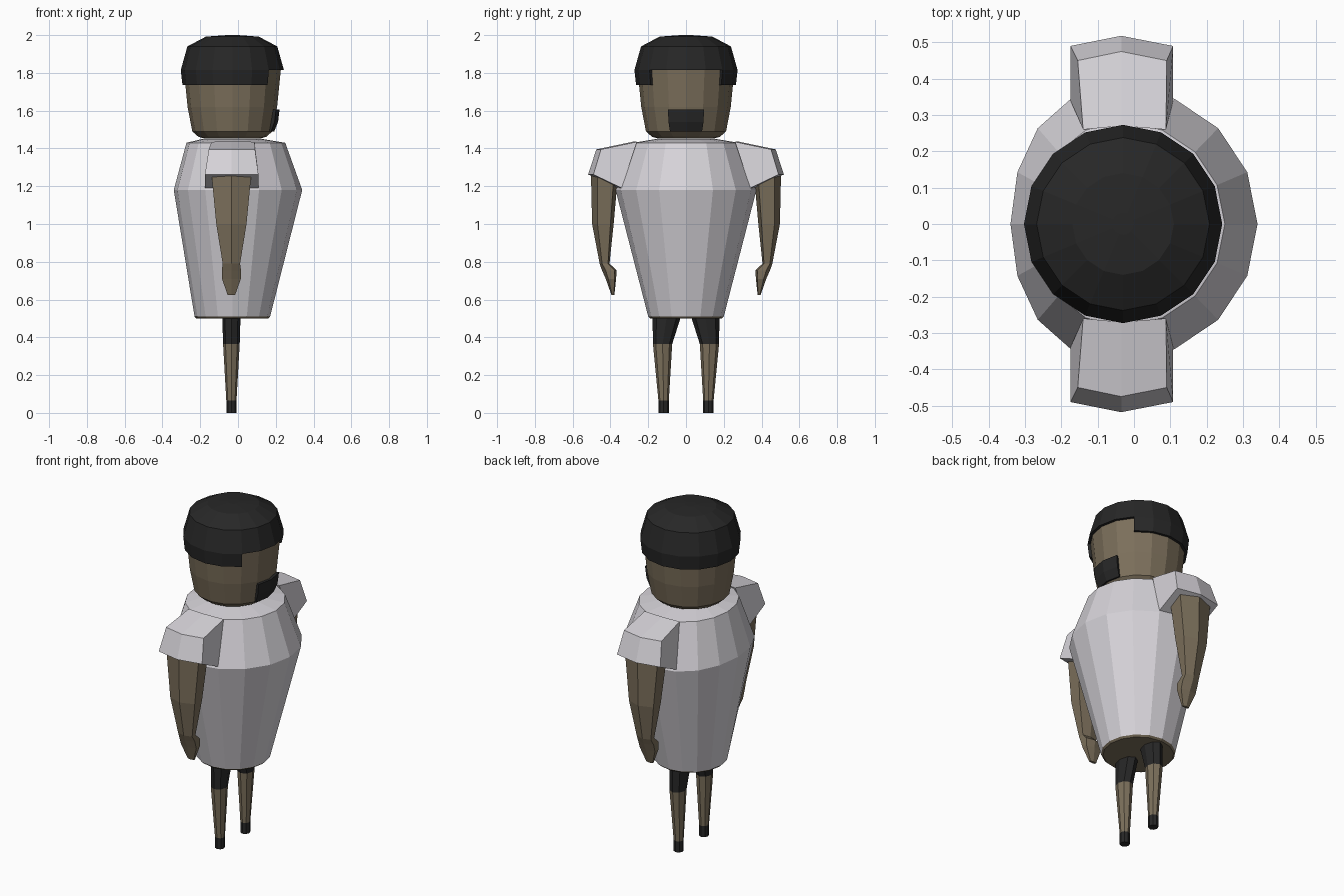
import bpy, bmesh
from math import sin, cos, pi, copysign

if "Cube" in bpy.data.objects:
    bpy.data.objects.remove(bpy.data.objects["Cube"])

CX = -0.03  # body axis in x; the figure looks towards +x


def material(name, rgb):
    m = bpy.data.materials.new(name)
    m.diffuse_color = (*rgb, 1)
    m.use_nodes = True
    m.node_tree.nodes["Principled BSDF"].inputs["Base Color"].default_value = m.diffuse_color
    return m


SKIN = material("skin", (0.20, 0.16, 0.105))
SHIRT = material("light_cloth", (0.68, 0.66, 0.70))
DARK = material("dark", (0.02, 0.02, 0.02))


def loft(name, rings, mat, start=True, end=True, mirror=False):
    """Skin a list of equal-length closed rings, optionally capped and mirrored in y."""
    bm = bmesh.new()
    vs = [[bm.verts.new(p) for p in ring] for ring in rings]
    n = len(vs[0])
    for a, b in zip(vs, vs[1:]):
        for i in range(n):
            j = (i + 1) % n
            bm.faces.new((a[i], a[j], b[j], b[i]))
    if start:
        bm.faces.new(vs[0][::-1])
    if end:
        bm.faces.new(vs[-1])
    bmesh.ops.recalc_face_normals(bm, faces=bm.faces)
    me = bpy.data.meshes.new(name)
    bm.to_mesh(me)
    bm.free()
    me.materials.append(mat)
    ob = bpy.data.objects.new(name, me)
    bpy.context.collection.objects.link(ob)
    if mirror:
        mod = ob.modifiers.new("mirror", 'MIRROR')
        mod.use_axis = (False, True, False)
    return ob


def ring(z, rx, ry=None, back=None, cy=0.0, n=16, power=1.0, cx=CX):
    """Horizontal ring; the back half may have its own depth and a squarer outline."""
    ry = rx if ry is None else ry
    back = rx if back is None else back
    pts = []
    for i in range(n):
        a = 2 * pi * i / n
        c = cos(a)
        x = rx * c if c > 0 else copysign(back * abs(c) ** power, c)
        pts.append((cx + x, cy + ry * sin(a), z))
    return pts


def band(name, first, count, outer, inner, mat):
    """Curved solid strip on the head; angles in steps of 1/16 turn."""
    prof = outer + inner[::-1]
    sections = []
    for k in range(first, first + count + 1):
        a = 2 * pi * k / 16
        sections.append([(CX + r * cos(a), r * sin(a), z) for r, z in prof])
    return loft(name, sections, mat)


# Shirt body and its underside
loft("shirt", [ring(0.51, 0.20),
               ring(1.18, 0.37, 0.373, 0.31, power=0.8),
               ring(1.43, 0.28, 0.28, 0.243, power=0.9),
               ring(1.45, 0.16)], SHIRT, start=False)
loft("shirt_underside", [ring(0.50, 0.19), ring(0.51, 0.20)], SKIN, end=False)

# Head
loft("head", [ring(1.453, 0.15), ring(1.462, 0.18), ring(1.49, 0.212),
              ring(1.62, 0.237), ring(1.82, 0.257)], SKIN)

# Hair: cap, lower band with open face, chin patch
loft("hair_cap", [ring(1.815, 0.25), ring(1.815, 0.273), ring(1.94, 0.238),
                  ring(1.992, 0.14), ring(2.0, 0.03)], DARK, start=False)
band("hair_band", 2, 12, [(0.264, 1.735), (0.273, 1.815)],
     [(0.245, 1.735), (0.25, 1.815)], DARK)
band("beard", -1, 2, [(0.222, 1.49), (0.242, 1.54), (0.25, 1.607)],
     [(0.20, 1.49), (0.21, 1.54), (0.225, 1.607)], DARK)

# Sleeves: sections run from back to front of the shoulder
loft("sleeve", [
    [(-0.14, 0.26, 1.435), (-0.155, 0.45, 1.395), (-0.175, 0.49, 1.262), (-0.175, 0.34, 1.19)],
    [(-0.035, 0.27, 1.438), (-0.035, 0.475, 1.395), (-0.035, 0.518, 1.262), (-0.035, 0.35, 1.185)],
    [(0.088, 0.26, 1.435), (0.09, 0.45, 1.395), (0.108, 0.49, 1.262), (0.108, 0.34, 1.19)],
], SHIRT, mirror=True)


# Arms with hands: z, half width, inner y, outer y
def arm_ring(z, w, yi, yo):
    d, c = yo - yi, -0.035
    return [(c - w, yi + 0.15 * d, z), (c - w, yi + 0.75 * d, z), (c, yo, z),
            (c + w, yi + 0.75 * d, z), (c + w, yi + 0.15 * d, z), (c, yi, z)]


arm = [(1.26, 0.105, 0.36, 0.503), (1.0, 0.08, 0.383, 0.497),
       (0.79, 0.046, 0.405, 0.457), (0.755, 0.051, 0.367, 0.445),
       (0.71, 0.05, 0.37, 0.425), (0.625, 0.02, 0.379, 0.395)]
loft("arm", [arm_ring(*a) for a in arm], SKIN, mirror=True)


# Legs: shorts, bare leg and shoe
def leg_ring(z, rx, yi, yo):
    return ring(z, rx, (yo - yi) / 2, cy=(yi + yo) / 2, n=8, cx=-0.035)


hip = leg_ring(0.50, 0.048, 0.03, 0.177)
knee = leg_ring(0.365, 0.044, 0.073, 0.175)
ankle = leg_ring(0.065, 0.027, 0.091, 0.146)
sole = leg_ring(0.0, 0.027, 0.091, 0.146)
loft("shorts_leg", [knee, hip], DARK, start=False, mirror=True)
loft("leg", [ankle, knee], SKIN, start=False, end=False, mirror=True)
loft("shoe", [sole, ankle], DARK, end=False, mirror=True)
